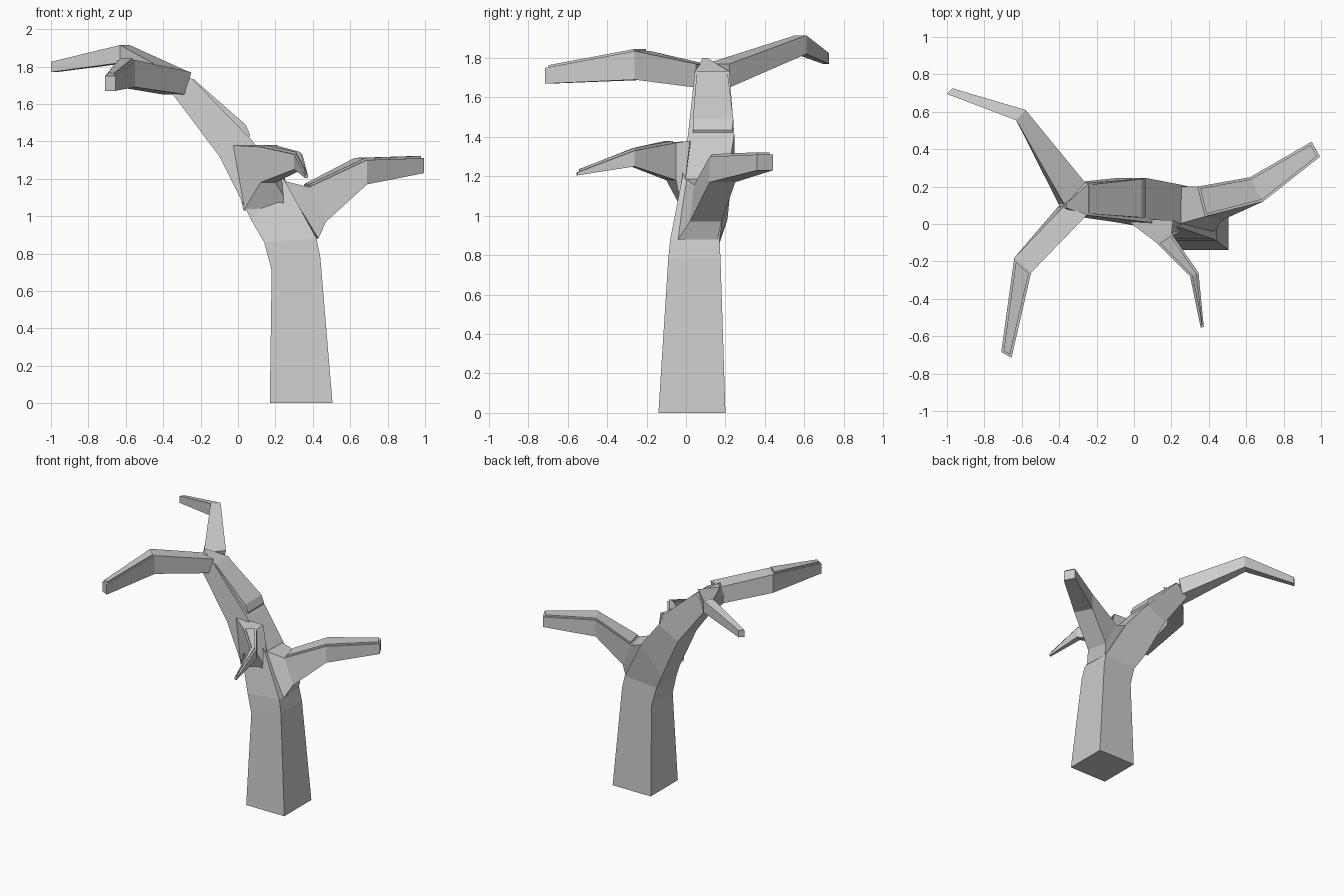
import bpy, bmesh

if "Cube" in bpy.data.objects:
    bpy.data.objects.remove(bpy.data.objects["Cube"])


def loft(name, rings, slab_from=None):
    """Skin four-sided rings; raise a thin inset slab on the top faces if asked."""
    bm = bmesh.new()
    loops = [[bm.verts.new(p) for p in ring] for ring in rings]
    tops = []
    for i, (a, b) in enumerate(zip(loops, loops[1:])):
        for k in range(4):
            n = (k + 1) % 4
            f = bm.faces.new((a[k], a[n], b[n], b[k]))
            if k == 0 and slab_from is not None and i >= slab_from:
                tops.append(f)
    bm.faces.new(loops[0])
    bm.faces.new(loops[-1])
    bmesh.ops.recalc_face_normals(bm, faces=bm.faces)
    if tops:
        bmesh.ops.inset_region(bm, faces=tops, thickness=0.012, depth=0, use_even_offset=True)
        ext = bmesh.ops.extrude_face_region(bm, geom=tops)
        bmesh.ops.delete(bm, geom=tops, context='FACES_ONLY')
        bmesh.ops.translate(bm, vec=(0, 0, 0.012),
                            verts=[v for v in ext['geom'] if isinstance(v, bmesh.types.BMVert)])
    me = bpy.data.meshes.new(name)
    bm.to_mesh(me)
    bm.free()
    ob = bpy.data.objects.new(name, me)
    bpy.context.collection.objects.link(ob)


def trunk_ring(xl, zl, xh, zh, y0, y1):
    """Ring running across y, tilted in the xz plane."""
    return [(xh, y0, zh), (xh, y1, zh), (xl, y1, zl), (xl, y0, zl)]


def limb_ring(ax, ay, bx, by, zt, zb, dx=0, dy=0):
    """Upright ring between two plan points; the underside may be shifted."""
    return [(ax, ay, zt), (bx, by, zt), (bx + dx, by + dy, zb), (ax + dx, ay + dy, zb)]


# Leaning trunk, ending in a wedge where it forks
loft("trunk", [trunk_ring(*r) for r in (
    (0.17, 0, 0.505, 0, -0.14, 0.20),
    (0.18, 0.71, 0.44, 0.78, -0.09, 0.175),
    (0.14, 0.86, 0.42, 0.88, -0.08, 0.17),
    (0.07, 0.98, 0.25, 1.19, -0.02, 0.21),
    (-0.10, 1.32, 0.07, 1.41, 0.01, 0.245),
    (-0.34, 1.64, -0.24, 1.73, 0.045, 0.22),
    (-0.40, 1.69, -0.36, 1.80, 0.085, 0.11))])

# Raised bark slab on the upper trunk
loft("trunk_slab", [trunk_ring(*r) for r in (
    (0.05, 1.40, 0.065, 1.435, 0.035, 0.235),
    (0.00, 1.43, 0.04, 1.49, 0.035, 0.24),
    (-0.26, 1.70, -0.24, 1.735, 0.055, 0.21))])

# Limbs: name, first segment carrying a slab, rings
limbs = {
    "right_branch": (1, [
        (0.23, 0.20, 0.24, 0.00, 1.19, 0.88, 0.19, -0.04),
        (0.34, 0.20, 0.38, 0.04, 1.155, 0.97, 0.09, -0.02),
        (0.62, 0.25, 0.69, 0.12, 1.30, 1.17),
        (0.95, 0.44, 0.995, 0.36, 1.31, 1.23)]),
    "front_branch": (1, [
        (-0.05, 0.03, 0.21, 0.02, 1.38, 1.03, 0.08, -0.04),
        (0.12, -0.10, 0.20, -0.05, 1.37, 1.18),
        (0.30, -0.28, 0.345, -0.26, 1.33, 1.25),
        (0.357, -0.555, 0.373, -0.55, 1.22, 1.205)]),
    "upper_back_branch": (None, [
        (-0.26, 0.22, -0.37, 0.10, 1.77, 1.65, -0.03, 0),
        (-0.58, 0.61, -0.63, 0.555, 1.915, 1.82),
        (-0.97, 0.725, -1.0, 0.695, 1.825, 1.77)]),
    "upper_front_branch": (1, [
        (-0.25, 0.05, -0.37, 0.10, 1.77, 1.65, -0.03, 0),
        (-0.55, -0.26, -0.64, -0.18, 1.835, 1.69),
        (-0.655, -0.715, -0.71, -0.685, 1.75, 1.67)]),
}
for name, (slab, rings) in limbs.items():
    loft(name, [limb_ring(*r) for r in rings], slab)
